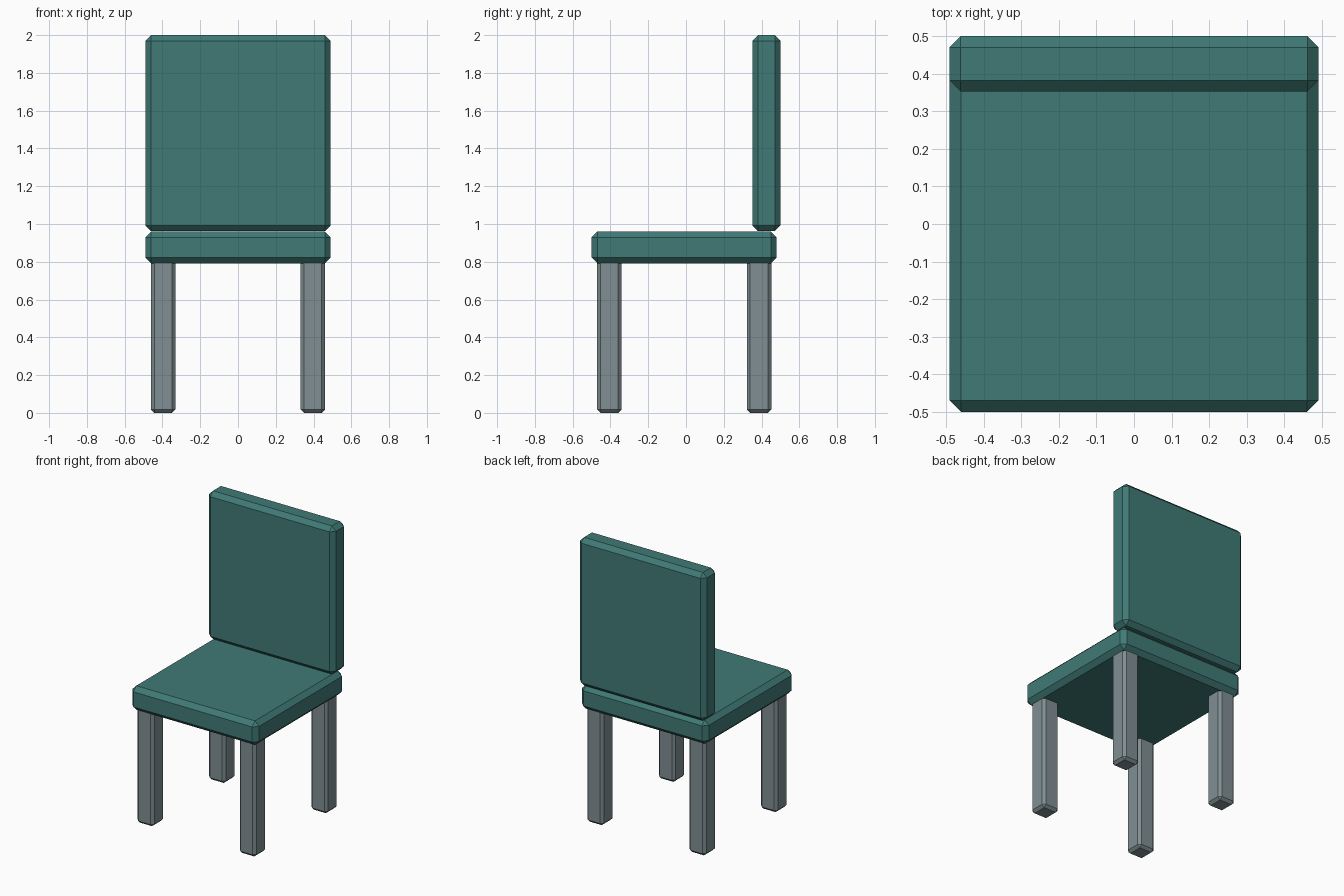
import bpy, bmesh

if "Cube" in bpy.data.objects:
    bpy.data.objects.remove(bpy.data.objects["Cube"])


def material(name, rgb):
    m = bpy.data.materials.new(name)
    m.diffuse_color = (*rgb, 1.0)
    m.use_nodes = True
    m.node_tree.nodes["Principled BSDF"].inputs["Base Color"].default_value = m.diffuse_color
    return m


teal = material("teal_upholstery", (0.051, 0.195, 0.181))
grey = material("grey_leg", (0.216, 0.275, 0.292))


def chamfered_box(name, lo, hi, bevel, mat):
    """Flat-shaded box between two corners with single-segment chamfers."""
    bm = bmesh.new()
    bmesh.ops.create_cube(bm, size=1.0)
    for v in bm.verts:
        v.co = [lo[i] + (v.co[i] + 0.5) * (hi[i] - lo[i]) for i in range(3)]
    bmesh.ops.bevel(bm, geom=bm.edges[:], offset=bevel, offset_type='OFFSET',
                    segments=1, profile=0.5, affect='EDGES')
    bmesh.ops.recalc_face_normals(bm, faces=bm.faces[:])
    mesh = bpy.data.meshes.new(name)
    bm.to_mesh(mesh)
    bm.free()
    mesh.materials.append(mat)
    obj = bpy.data.objects.new(name, mesh)
    bpy.context.collection.objects.link(obj)
    return obj


# Seat cushion and backrest
chamfered_box("seat", (-0.491, -0.50, 0.792), (0.491, 0.48, 0.96), 0.031, teal)
chamfered_box("backrest", (-0.491, 0.352, 0.962), (0.491, 0.50, 2.0), 0.03, teal)

# Four legs, tops tucked into the seat
for row, y in (("front", -0.406), ("back", 0.387)):
    for side, x in (("left", -0.396), ("right", 0.396)):
        chamfered_box(f"{row}_{side}_leg", (x - 0.065, y - 0.065, 0.0),
                      (x + 0.065, y + 0.065, 0.82), 0.018, grey)
